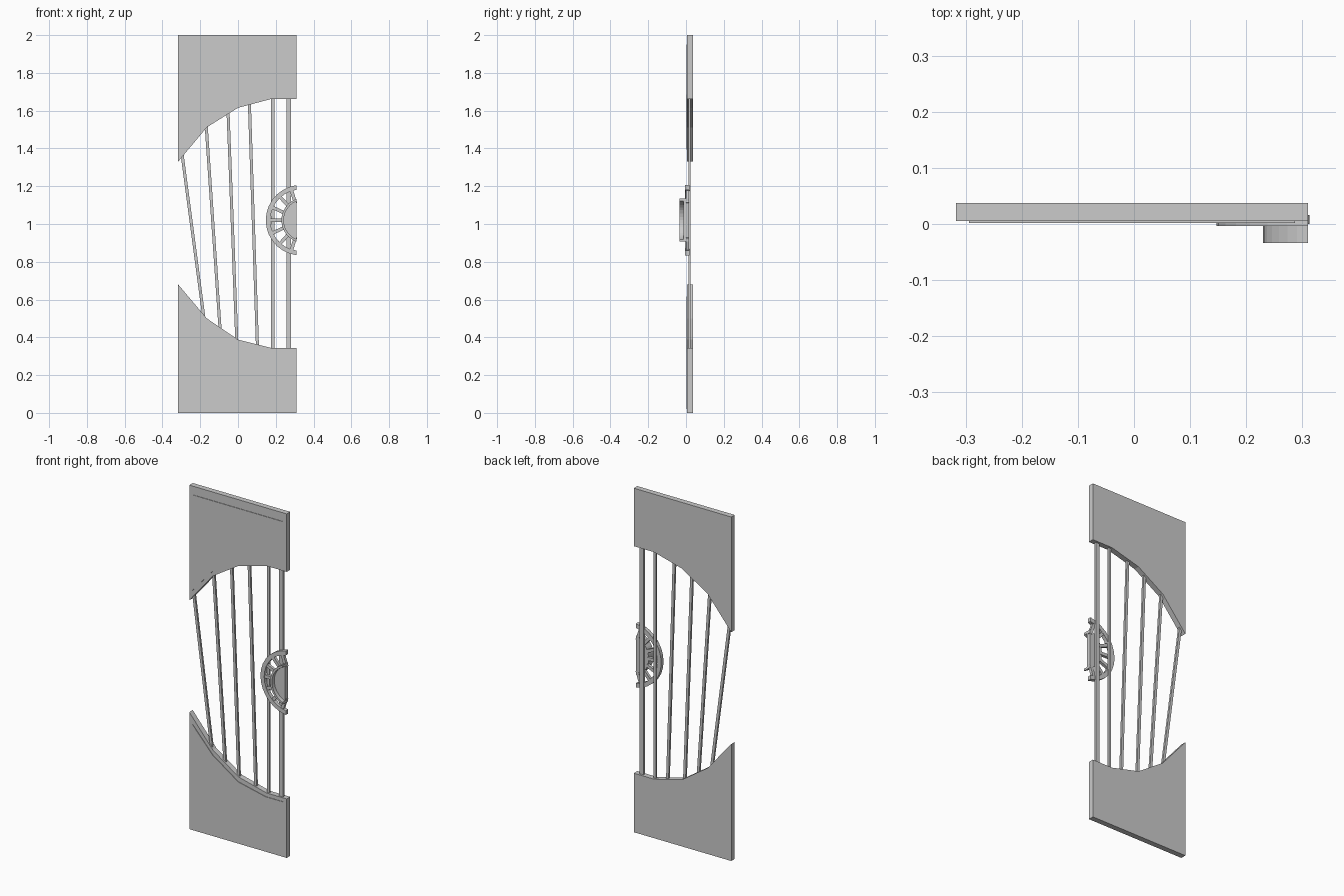
import bpy, bmesh, math
from mathutils import Vector

if "Cube" in bpy.data.objects:
    bpy.data.objects.remove(bpy.data.objects["Cube"])


def prism(name, outline, y0, y1):
    """Extrude an (x, z) outline from y0 (front) to y1 (back)."""
    bm = bmesh.new()
    face = bm.faces.new([bm.verts.new((x, y0, z)) for x, z in outline])
    ext = bmesh.ops.extrude_face_region(bm, geom=[face])
    verts = [v for v in ext["geom"] if isinstance(v, bmesh.types.BMVert)]
    bmesh.ops.translate(bm, verts=verts, vec=(0, y1 - y0, 0))
    bmesh.ops.recalc_face_normals(bm, faces=bm.faces)
    mesh = bpy.data.meshes.new(name)
    bm.to_mesh(mesh)
    bm.free()
    obj = bpy.data.objects.new(name, mesh)
    bpy.context.collection.objects.link(obj)
    return obj


def bar(name, a, b, width, y0, y1):
    """Flat bar between two (x, z) points."""
    a, b = Vector(a), Vector(b)
    d = (b - a).normalized()
    n = Vector((-d.y, d.x)) * width / 2
    return prism(name, [a - n, b - n, b + n, a + n], y0, y1)


RIGHT = 0.31   # meeting edge where the rosette is cut
ZC = 1.02


def arc(cx, r, n=14):
    """Left-hand arc, cut by the meeting edge, from top to bottom."""
    t0 = math.acos((RIGHT - cx) / r)
    return [(cx + r * math.cos(t0 + (2 * math.pi - 2 * t0) * i / n),
             ZC + r * math.sin(t0 + (2 * math.pi - 2 * t0) * i / n)) for i in range(n + 1)]


# Upper and lower solid panels, each with a slightly raised field
prism("upper_panel", [(-0.317, 2), (-0.317, 1.33), (-0.165, 1.512), (0, 1.615),
                      (0.18, 1.663), (RIGHT, 1.663), (RIGHT, 2)], 0.005, 0.037)
prism("upper_field", [(-0.294, 1.95), (-0.294, 1.395), (-0.165, 1.54), (0, 1.643),
                      (0.175, 1.686), (0.287, 1.686), (0.287, 1.95)], 0.002, 0.006)
prism("lower_panel", [(-0.317, 0), (-0.317, 0.68), (-0.165, 0.50), (0, 0.388),
                      (0.18, 0.343), (RIGHT, 0.343), (RIGHT, 0)], 0.005, 0.037)
prism("lower_field", [(-0.294, 0.02), (-0.294, 0.615), (-0.165, 0.472), (0, 0.36),
                      (0.175, 0.321), (0.287, 0.321), (0.287, 0.02)], 0.002, 0.006)

# Fanned bars spanning the opening
bars = [(-0.296, 1.37, -0.180, 0.50), (-0.169, 1.53, -0.094, 0.43),
        (-0.053, 1.60, -0.006, 0.37), (0.060, 1.65, 0.103, 0.35),
        (0.184, 1.68, 0.184, 0.33), (0.268, 1.68, 0.268, 0.33)]
for i, (x1, z1, x0, z0) in enumerate(bars):
    bar(f"bar_{i + 1}", (x1, z1), (x0, z0), 0.024 if i == 5 else 0.016, 0.013, 0.025)

# Half rosette: outer ring, spokes, and a dished hub
CX, R = 0.334, 0.187
prism("rosette_ring", arc(CX, R) + arc(CX, R - 0.024)[::-1], -0.004, 0.018)
for i in range(-3, 4):
    t = math.pi + math.radians(24 * i)
    c, s = math.cos(t), math.sin(t)
    bar(f"spoke_{i + 4}", (CX + 0.095 * c, ZC + 0.095 * s),
        (CX + 0.17 * c, ZC + 0.17 * s), 0.018, 0.0, 0.016)
prism("hub_plate", arc(0.351, 0.121), -0.012, 0.015)
prism("hub_rim", arc(0.351, 0.121) + arc(0.351, 0.109)[::-1], -0.034, -0.011)
